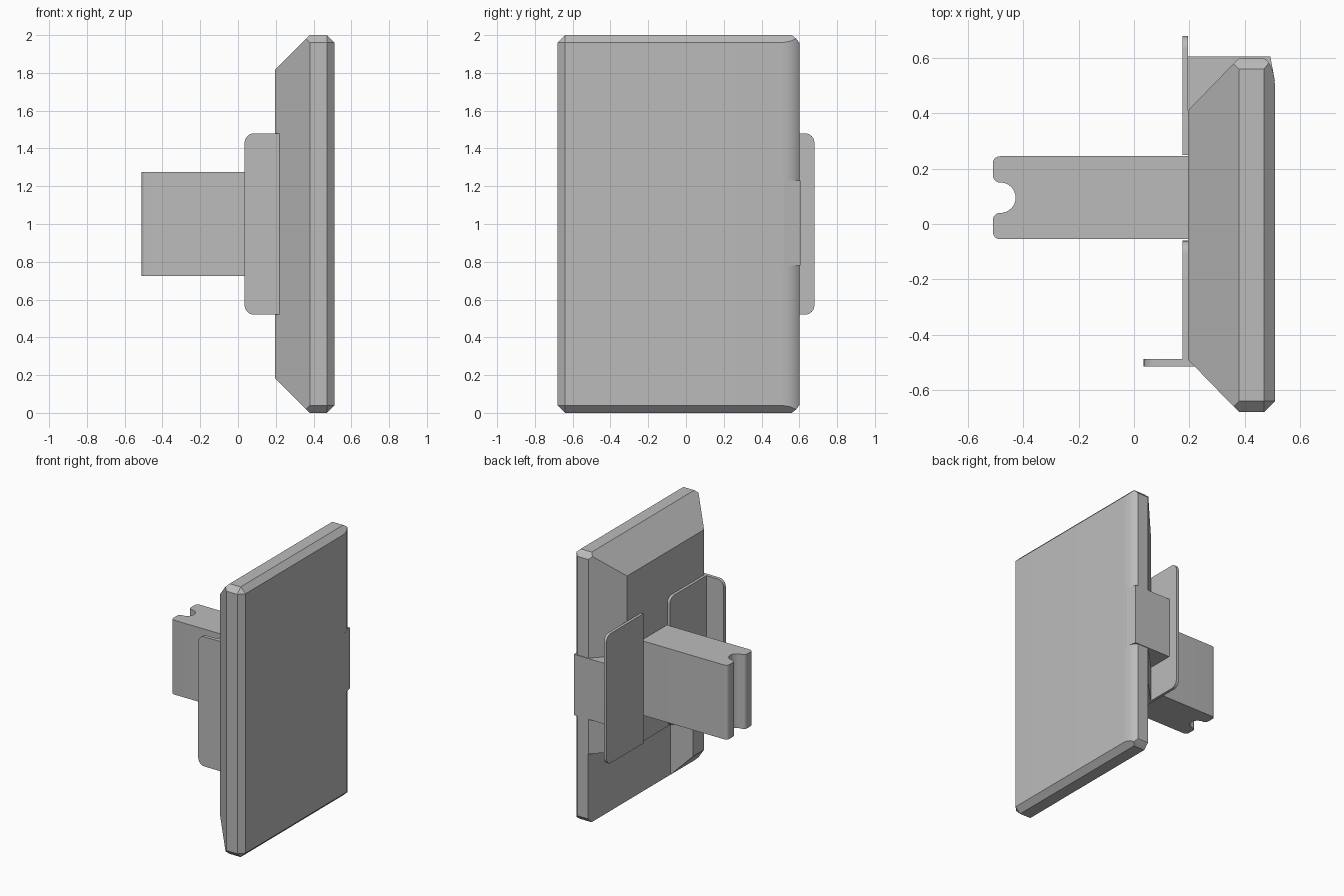
import bpy, bmesh, math
from mathutils import Vector

if "Cube" in bpy.data.objects:
    bpy.data.objects.remove(bpy.data.objects["Cube"], do_unlink=True)

grey = bpy.data.materials.new("grey plastic")
grey.use_nodes = True
COLOUR = (0.5, 0.5, 0.5, 1)
grey.diffuse_color = COLOUR
grey.node_tree.nodes["Principled BSDF"].inputs["Base Color"].default_value = COLOUR


def make_object(name, bm):
    bmesh.ops.recalc_face_normals(bm, faces=bm.faces)
    mesh = bpy.data.meshes.new(name)
    bm.to_mesh(mesh)
    bm.free()
    obj = bpy.data.objects.new(name, mesh)
    bpy.context.collection.objects.link(obj)
    mesh.materials.append(grey)
    return obj


def smooth(obj, angle=30):
    bpy.ops.object.select_all(action="DESELECT")
    obj.select_set(True)
    bpy.context.view_layer.objects.active = obj
    bpy.ops.object.shade_smooth_by_angle(angle=math.radians(angle))


def extrude(name, points, offset):
    """Closed 3D outline pushed along an offset."""
    bm = bmesh.new()
    face = bm.faces.new([bm.verts.new(p) for p in points])
    grown = bmesh.ops.extrude_face_region(bm, geom=[face], use_keep_orig=True)
    moved = [v for v in grown["geom"] if isinstance(v, bmesh.types.BMVert)]
    bmesh.ops.translate(bm, verts=moved, vec=Vector(offset))
    return make_object(name, bm)


def arc(cx, cy, r, start, end, steps=6):
    angles = [math.radians(start + (end - start) * i / steps) for i in range(steps + 1)]
    return [(cx + r * math.cos(a), cy + r * math.sin(a)) for a in angles]


def box(name, low, high):
    (x0, y0, z0), (x1, y1, z1) = low, high
    return extrude(name, [(x0, y0, z0), (x1, y0, z0), (x1, y1, z0), (x0, y1, z0)],
                   (0, 0, z1 - z0))


# Panel: convex shell with bevelled rims and a softly rounded far edge
def ring(x, y0, y1, inset, cut=0):
    z0, z1 = inset, 2 - inset
    pts = []
    for y, sy in ((y0, 1), (y1, -1)):
        for z, sz in ((z0, 1), (z1, -1)):
            pts.append((x, y + sy * cut, z))
            if cut:
                pts.append((x, y, z + sz * cut))
    return pts


shell = ring(0.195, -0.49, 0.41, 0.185) + ring(0.36, -0.66, 0.58, 0.02)
shell += ring(0.38, -0.68, 0.60, 0, 0.04) + ring(0.47, -0.68, 0.60, 0, 0.04)
shell += ring(0.51, -0.64, 0.50, 0.04)
for x, y in ((0.507, 0.53), (0.501, 0.557), (0.488, 0.583)):
    shell += [(x, y, x - 0.47), (x, y, 2.47 - x)]
bm = bmesh.new()
for p in shell:
    bm.verts.new(p)
bmesh.ops.convex_hull(bm, input=bm.verts)
bmesh.ops.dissolve_limit(bm, angle_limit=math.radians(1), verts=bm.verts, edges=bm.edges)
panel = make_object("panel", bm)

# Recess in the lower back of the panel
cutter = box("recess_cutter", (0, -0.36, -0.1), (0.381, 0.8, 0.52))
cutter.hide_render = True
cut = panel.modifiers.new("recess", "BOOLEAN")
cut.operation = "DIFFERENCE"
cut.solver = "EXACT"
cut.object = cutter
bpy.context.view_layer.objects.active = panel
bpy.ops.object.modifier_apply(modifier=cut.name)
bpy.data.objects.remove(cutter, do_unlink=True)
smooth(panel)

# Block on the rounded edge
extrude("edge_block", [(x, y, 0.78) for x, y in
        ((0.195, 0.35), (0.5, 0.35), (0.509, 0.52), (0.493, 0.605), (0.195, 0.605))],
        (0, 0, 0.45))

# Arm with a round notch in its end
low, high, tip, mid = -0.055, 0.245, -0.51, 0.095
r = 0.025
outline = [(0.2, low), (0.2, high)]
outline += arc(tip + r, high - r, r, 90, 180)
outline += arc(tip + r, mid + 0.055 + r, r, 180, 270)
outline += arc(-0.483, mid, 0.055, 90, -90, 16)
outline += arc(tip + r, mid - 0.055 - r, r, 90, 180)
outline += arc(tip + r, low + r, r, 180, 270)
smooth(extrude("arm", [(x, y, 0.725) for x, y in outline], (0, 0, 0.55)))


# Thin brackets with rounded corners on chosen ends
def rounded_profile(a0, a1, z0, z1, r0, r1):
    def corner(a, z, sa, sz, r, start):
        return arc(a + sa * r, z + sz * r, r, start, start + 90) if r else [(a, z)]
    return (corner(a0, z0, 1, 1, r0, 180) + corner(a1, z0, -1, 1, r1, 270)
            + corner(a1, z1, -1, -1, r1, 0) + corner(a0, z1, 1, -1, r0, 90))


for name, a0, a1, r0, r1 in (("edge_bracket", 0.25, 0.68, 0, 0.05),
                             ("bent_bracket_base", -0.49, -0.06, 0, 0.05)):
    pts = rounded_profile(a0, a1, 0.52, 1.48, r0, r1)
    smooth(extrude(name, [(0.175, y, z) for y, z in pts], (0.021, 0, 0)))
pts = rounded_profile(0.035, 0.22, 0.52, 1.48, 0.05, 0)
smooth(extrude("bent_bracket_flange", [(x, -0.515, z) for x, z in pts], (0, 0.026, 0)))
